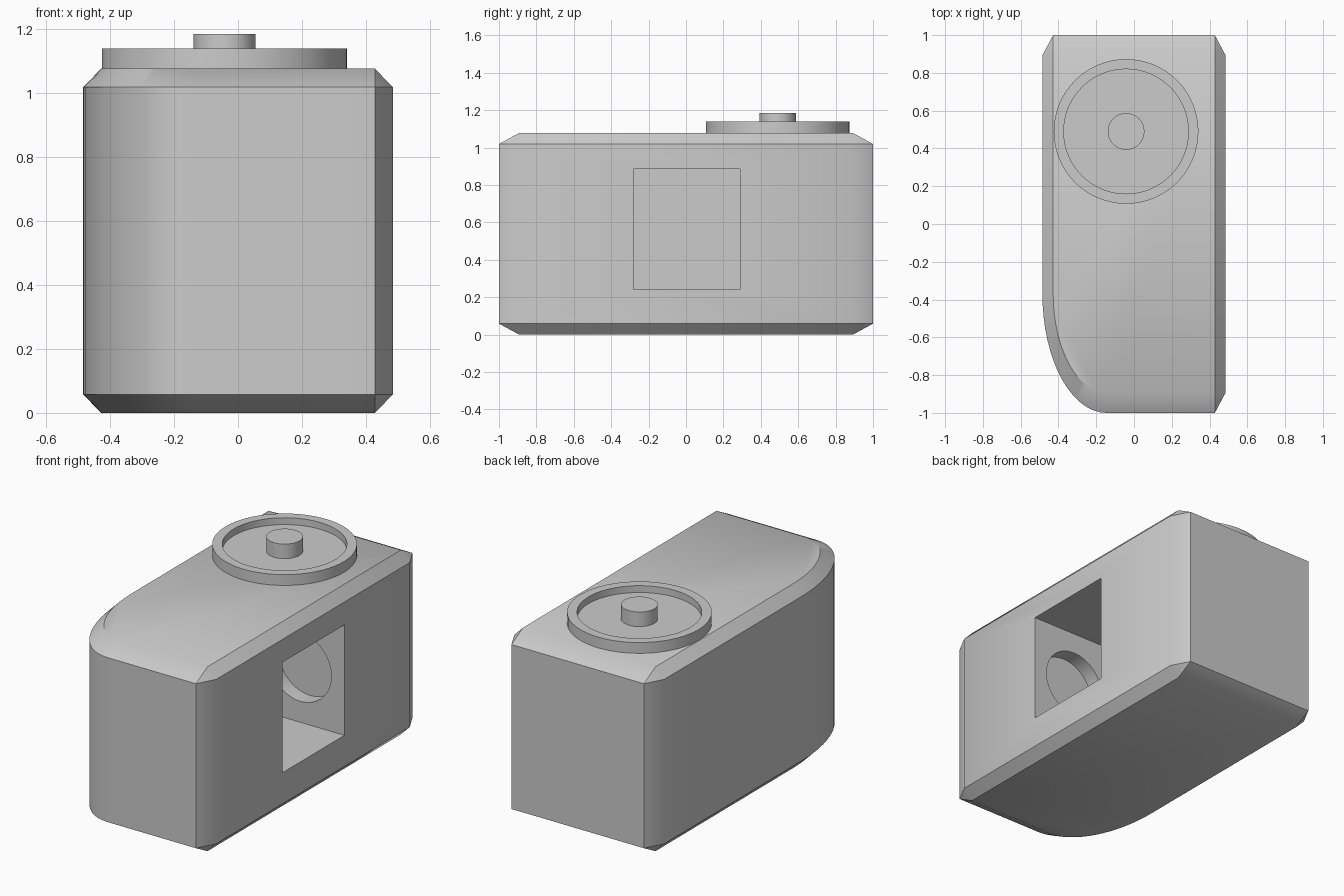
import bpy
import bmesh
import math

cube = bpy.data.objects.get("Cube")
if cube:
    bpy.data.objects.remove(cube, do_unlink=True)

grey = bpy.data.materials.new("plain grey")
grey.use_nodes = True
grey.diffuse_color = (0.6, 0.6, 0.6, 1)
grey.node_tree.nodes["Principled BSDF"].inputs["Base Color"].default_value = (0.6, 0.6, 0.6, 1)

W, L = 0.485, 1.0          # half width and half length
CX, CY, CZ = 0.057, 0.107, 0.058   # chamfer along each axis
TOP = 1.077


def loft(name, rings):
    """Skin a stack of equal-length rings and cap both ends."""
    bm = bmesh.new()
    loops = [[bm.verts.new(p) for p in ring] for ring in rings]
    n = len(loops[0])
    for a, b in zip(loops, loops[1:]):
        for i in range(n):
            j = (i + 1) % n
            bm.faces.new((a[i], a[j], b[j], b[i]))
    bm.faces.new(loops[0][::-1])
    bm.faces.new(loops[-1])
    bmesh.ops.remove_doubles(bm, verts=bm.verts, dist=0.0005)
    bmesh.ops.recalc_face_normals(bm, faces=bm.faces)
    mesh = bpy.data.meshes.new(name)
    bm.to_mesh(mesh)
    bm.free()
    mesh.materials.append(grey)
    obj = bpy.data.objects.new(name, mesh)
    bpy.context.collection.objects.link(obj)
    return obj


def activate(obj):
    bpy.ops.object.select_all(action="DESELECT")
    obj.select_set(True)
    bpy.context.view_layer.objects.active = obj


def outline(z, inset):
    """Plan of the body: three chamfered corners and one rounded corner."""
    ix, iy = (CX, CY) if inset else (0, 0)
    pts = [(W - CX, -L + iy), (W - ix, -L + CY),
           (W - ix, L - CY), (W - CX, L - iy),
           (-W + CX, L - iy), (-W + ix, L - CY)]
    rx, ry = 0.34, 0.63
    for i in range(17):
        a = math.pi * (1 + i / 32)
        pts.append((-W + rx + (rx - ix) * math.cos(a),
                    -L + ry + (ry - iy) * math.sin(a)))
    return [(x, y, z) for x, y in pts]


def circle(r, z, x=0.0, y=0.0, n=64):
    return [(x + r * math.cos(math.tau * i / n),
             y + r * math.sin(math.tau * i / n), z) for i in range(n)]


# Body
body = loft("body", [outline(0, True), outline(CZ, False),
                     outline(TOP - CZ, False), outline(TOP, True)])

# Side compartment, with a round recess in each end wall
y0, y1, z0, z1 = -0.28, 0.29, 0.24, 0.885
x0, x1 = -0.09, 0.6
compartment = loft("compartment_cutter", [
    [(x0, y0, z), (x1, y0, z), (x1, y1, z), (x0, y1, z)] for z in (z0, z1)])
recess = loft("recess_cutter", [
    [(0.2 + x, y, 0.5625 + z) for x, z, _ in circle(0.2, 0)]
    for y in (y0 - 0.09, y1 + 0.09)])

for cutter in (compartment, recess):
    cutter.hide_render = True
    mod = body.modifiers.new("cut", "BOOLEAN")
    mod.operation = "DIFFERENCE"
    mod.solver = "EXACT"
    mod.object = cutter
    activate(body)
    bpy.ops.object.modifier_apply(modifier=mod.name)
    bpy.data.objects.remove(cutter, do_unlink=True)

# Dial with raised rim and centre knob
dial_profile = [(0.383, 1.065), (0.383, 1.14), (0.33, 1.14),
                (0.33, 1.1), (0.097, 1.1), (0.097, 1.185)]
dial = loft("dial", [circle(r, z, -0.042, 0.49) for r, z in dial_profile])

for obj in (body, dial):
    activate(obj)
    bpy.ops.object.shade_smooth_by_angle(angle=math.radians(32))
